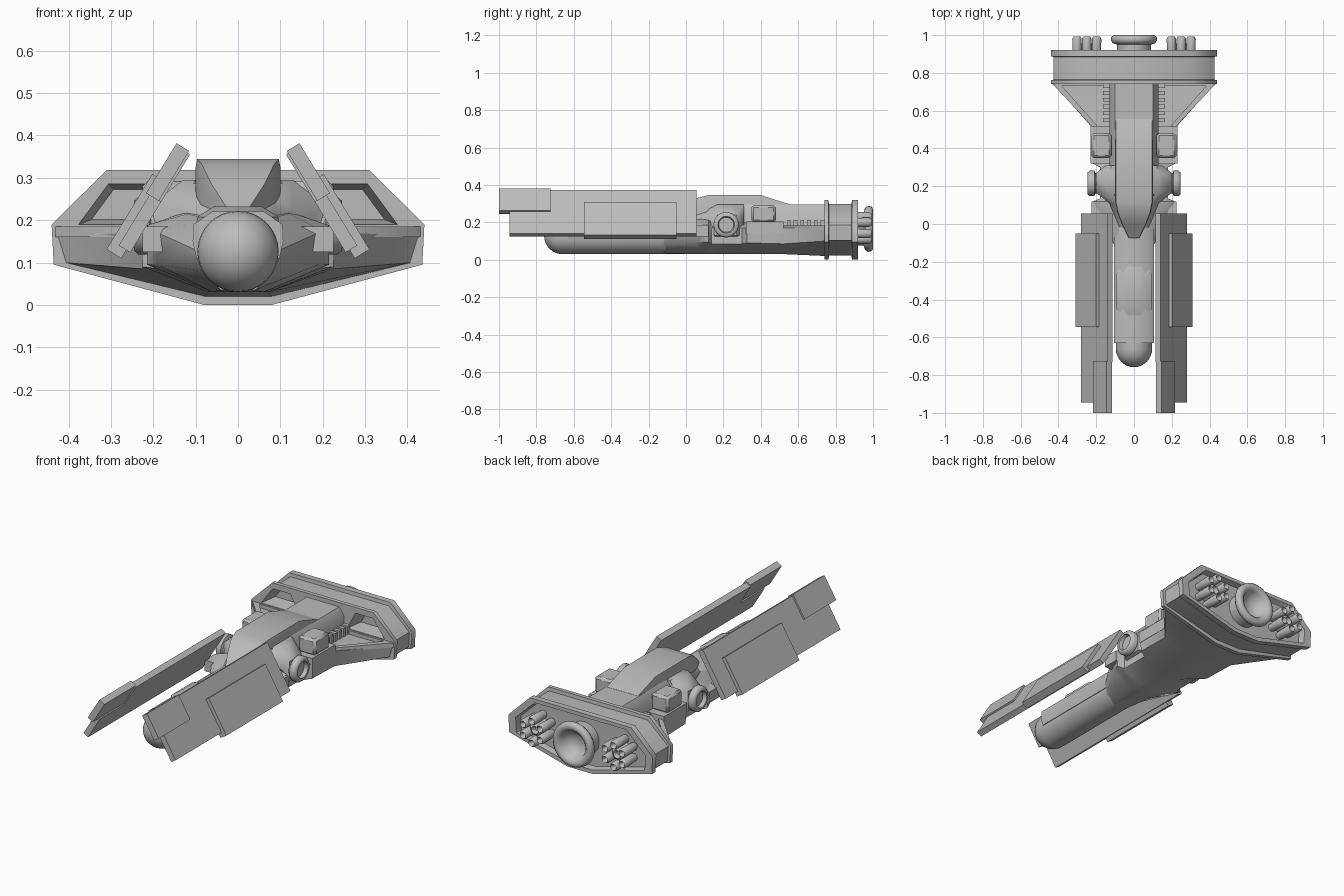
import bpy, bmesh, math
from mathutils import Vector

cube = bpy.data.objects.get("Cube")
if cube:
    bpy.data.objects.remove(cube)

hull_grey = bpy.data.materials.new("hull_grey")
hull_grey.use_nodes = True
COLOUR = (0.5, 0.5, 0.5, 1)
hull_grey.diffuse_color = COLOUR
hull_grey.node_tree.nodes["Principled BSDF"].inputs["Base Color"].default_value = COLOUR


def finish(name, bm, angle):
    bmesh.ops.recalc_face_normals(bm, faces=bm.faces)
    mesh = bpy.data.meshes.new(name)
    bm.to_mesh(mesh)
    bm.free()
    mesh.materials.append(hull_grey)
    obj = bpy.data.objects.new(name, mesh)
    bpy.context.collection.objects.link(obj)
    bpy.ops.object.select_all(action="DESELECT")
    obj.select_set(True)
    bpy.context.view_layer.objects.active = obj
    bpy.ops.object.shade_smooth_by_angle(angle=math.radians(angle))
    return obj


def loft(name, rings, angle=50):
    """Skin equal-length rings of points and cap both ends."""
    bm = bmesh.new()
    loops = [[bm.verts.new(p) for p in ring] for ring in rings]
    n = len(loops[0])
    for a, b in zip(loops, loops[1:]):
        for i in range(n):
            j = (i + 1) % n
            bm.faces.new((a[i], a[j], b[j], b[i]))
    bm.faces.new(loops[0])
    bm.faces.new(loops[-1])
    return finish(name, bm, angle)


def section(half, y):
    """Mirror a right-half outline of (x, z), listed from bottom to top."""
    return [(x, y, z) for x, z in half + [(-x, z) for x, z in reversed(half)]]


def lathe(name, profile, centre, axis="y", sides=24):
    """Spin (radius, distance) around a line along y or x."""
    cx, cy, cz = centre
    rings = []
    for r, d in profile:
        ring = []
        for k in range(sides):
            a = math.tau * k / sides
            u, v = r * math.cos(a), r * math.sin(a)
            ring.append((cx + u, cy + d, cz + v) if axis == "y" else (cx + d, cy + u, cz + v))
        rings.append(ring)
    return loft(name, rings)


def box(name, xs, ys, zs, bevel=0.0):
    obj = loft(name, [[(xs[0], y, zs[0]), (xs[1], y, zs[0]),
                       (xs[1], y, zs[1]), (xs[0], y, zs[1])] for y in ys])
    if bevel:
        mod = obj.modifiers.new("bevel", "BEVEL")
        mod.width = bevel
        mod.segments = 1
    return obj


# Rear engine frame: one outline stepped along y into flanges and a rear recess
OUTLINE = [(0.08, 0.0), (0.435, 0.095), (0.44, 0.19), (0.31, 0.318)]


def scaled(sx, sz, y):
    return section([(x * sx, 0.165 + (z - 0.165) * sz) for x, z in OUTLINE], y)


frame = loft("engine_frame", [scaled(*s) for s in [
    (1, 1, 0.74), (1, 1, 0.762), (0.97, 0.87, 0.764), (0.97, 0.87, 0.885),
    (1, 1, 0.887), (1, 1, 0.92), (0.9, 0.87, 0.92), (0.88, 0.84, 0.885)]])

# Recessed windows in the front of the frame
for side in (-1, 1):
    window = [(0.15, 0.19), (0.375, 0.19), (0.305, 0.285), (0.2, 0.285)]
    cutter = loft("window_cutter", [
        [(side * (0.26 + (x - 0.26) * s), y, 0.235 + (z - 0.235) * s) for x, z in window]
        for s, y in ((1.05, 0.73), (0.75, 0.82))])
    cutter.hide_render = True
    cutter.hide_set(True)
    mod = frame.modifiers.new("window", "BOOLEAN")
    mod.object = cutter

# Main nozzle and thruster clusters
lathe("main_nozzle", [(0.09, 0.87), (0.09, 0.95), (0.112, 0.957), (0.123, 0.972),
                      (0.12, 0.99), (0.108, 1.0), (0.09, 0.998), (0.076, 0.985),
                      (0.06, 0.945), (0.02, 0.93)], (0, 0, 0.165), sides=32)
for side in (-1, 1):
    lathe("cluster_core", [(0.04, 0.87), (0.04, 0.945), (0.022, 0.96), (0.012, 0.94)],
          (side * 0.25, 0, 0.17), sides=12)
    for k in range(6):
        a = math.tau * (k + 0.5) / 6
        lathe("thruster", [(0.02, 0.87), (0.024, 0.92), (0.025, 0.98), (0.018, 0.992),
                           (0.013, 0.985), (0.008, 0.96)],
              (side * 0.25 + 0.06 * math.cos(a), 0, 0.17 + 0.06 * math.sin(a)), sides=12)

# Lower hull, pinched around the joint hubs and flared into the frame
loft("lower_hull", [section(h, y) for h, y in [
    ([(0.04, 0.035), (0.085, 0.08), (0.1, 0.13), (0.06, 0.2)], -0.12),
    ([(0.06, 0.03), (0.19, 0.095), (0.2, 0.175), (0.12, 0.215)], 0.06),
    ([(0.06, 0.03), (0.215, 0.095), (0.215, 0.188), (0.12, 0.22)], 0.12),
    ([(0.06, 0.03), (0.18, 0.085), (0.18, 0.17), (0.12, 0.22)], 0.135),
    ([(0.06, 0.03), (0.18, 0.085), (0.18, 0.17), (0.12, 0.22)], 0.3),
    ([(0.07, 0.03), (0.225, 0.09), (0.23, 0.17), (0.12, 0.2)], 0.325),
    ([(0.07, 0.03), (0.225, 0.085), (0.23, 0.17), (0.12, 0.17)], 0.52),
    ([(0.08, 0.02), (0.41, 0.1), (0.43, 0.165), (0.12, 0.165)], 0.745)]])

# Upper hull spine, running back into the frame
loft("upper_hull", [section([(0.13, 0.15), (0.13, 0.25), (0.1, 0.295)], y)
                    for y in (0.15, 0.75)])
loft("shoulder", [section(h, y) for h, y in [
    ([(0.06, 0.1), (0.08, 0.13), (0.08, 0.2), (0.05, 0.225)], -0.03),
    ([(0.1, 0.1), (0.13, 0.13), (0.13, 0.22), (0.09, 0.265)], 0.11),
    ([(0.1, 0.1), (0.2, 0.13), (0.2, 0.24), (0.13, 0.295)], 0.165),
    ([(0.1, 0.1), (0.2, 0.13), (0.2, 0.24), (0.13, 0.295)], 0.27),
    ([(0.1, 0.1), (0.15, 0.13), (0.15, 0.24), (0.12, 0.295)], 0.31)]])

# Canopy
loft("canopy", [section([(w, 0.18), (w, z - 0.02), (w * 0.96, z)], y) for y, w, z in [
    (-0.075, 0.028, 0.23), (0.0, 0.065, 0.285), (0.06, 0.088, 0.33), (0.12, 0.1, 0.345),
    (0.4, 0.1, 0.345), (0.555, 0.1, 0.296)]])

# Nose barrel with a rounded tip, deck and faceted dome
tip = [(0.096 * math.sin(t), -0.66 - 0.098 * math.cos(t))
       for t in [0.03 + k * (math.pi / 2 - 0.03) / 8 for k in range(9)]]
lathe("nose_barrel", tip + [(0.096, 0.1)], (0, 0, 0.126), sides=32)
loft("deck", [section([(0.098, 0.11), (0.107, 0.15), (0.105, 0.19), (0.06, 0.221)], y)
              for y in (-0.63, 0.08)])
loft("deck_dome", [[(sx * s, -0.355 + sy * s, z) for sx, sy in
                    [(0.045, -0.165), (0.096, -0.09), (0.096, 0.09), (0.045, 0.165),
                     (-0.045, 0.165), (-0.096, 0.09), (-0.096, -0.09), (-0.045, -0.165)]]
                   for s, z in ((1, 0.18), (1, 0.208), (0.6, 0.232))])

# Tilted side wings: u runs down the plate, t outwards through it
DOWN, OUT = Vector((0.52, 0, -0.854)), Vector((0.854, 0, 0.52))
for side in (-1, 1):
    for name, us, ts, ys in [
            ("wing_plate_upper", (0.004, 0.135), (-0.022, 0.01), (-0.73, 0.055)),
            ("wing_plate_lower", (0.134, 0.275), (-0.022, 0.01), (-0.945, 0.055)),
            ("wing_tip", (-0.002, 0.136), (-0.016, 0.019), (-1.0, -0.725)),
            ("wing_armour", (0.09, 0.298), (-0.011, 0.03), (-0.545, -0.05))]:
        ring = []
        for u, t in ((us[0], ts[0]), (us[1], ts[0]), (us[1], ts[1]), (us[0], ts[1])):
            ring.append(Vector((0.13, 0, 0.37)) + DOWN * u + OUT * t)
        loft(name, [[(p.x * side, y, p.z) for p in ring] for y in ys])

    def sided(a, b):
        return sorted((side * a, side * b))

    # Wing mount, joint hub and side pod
    box("wing_mount", sided(0.12, 0.225), (0.03, 0.12), (0.125, 0.185))
    lathe("joint_hub", [(0.05, side * 0.15), (0.055, side * 0.205), (0.068, side * 0.21),
                        (0.068, side * 0.235), (0.058, side * 0.246), (0.045, side * 0.246),
                        (0.04, side * 0.225)], (0, 0.215, 0.187), axis="x")
    box("side_pod", sided(0.12, 0.225), (0.35, 0.48), (0.2, 0.292), 0.012)
    box("pod_base", sided(0.1, 0.23), (0.32, 0.52), (0.14, 0.205))

    # Swept shelf rim, and a row of teeth
    loft("shelf_rim", [[(side * x, y, z) for x, y in
                        ((0.195, 0.52), (0.225, 0.52), (0.435, 0.745), (0.395, 0.745))]
                       for z in (0.16, 0.185)])
    box("shelf_back_rim", sided(0.12, 0.41), (0.73, 0.745), (0.16, 0.185))
    for k in range(6):
        y = 0.54 + 0.036 * k
        box("tooth", sided(0.12, 0.165), (y, y + 0.02), (0.16, 0.213))
